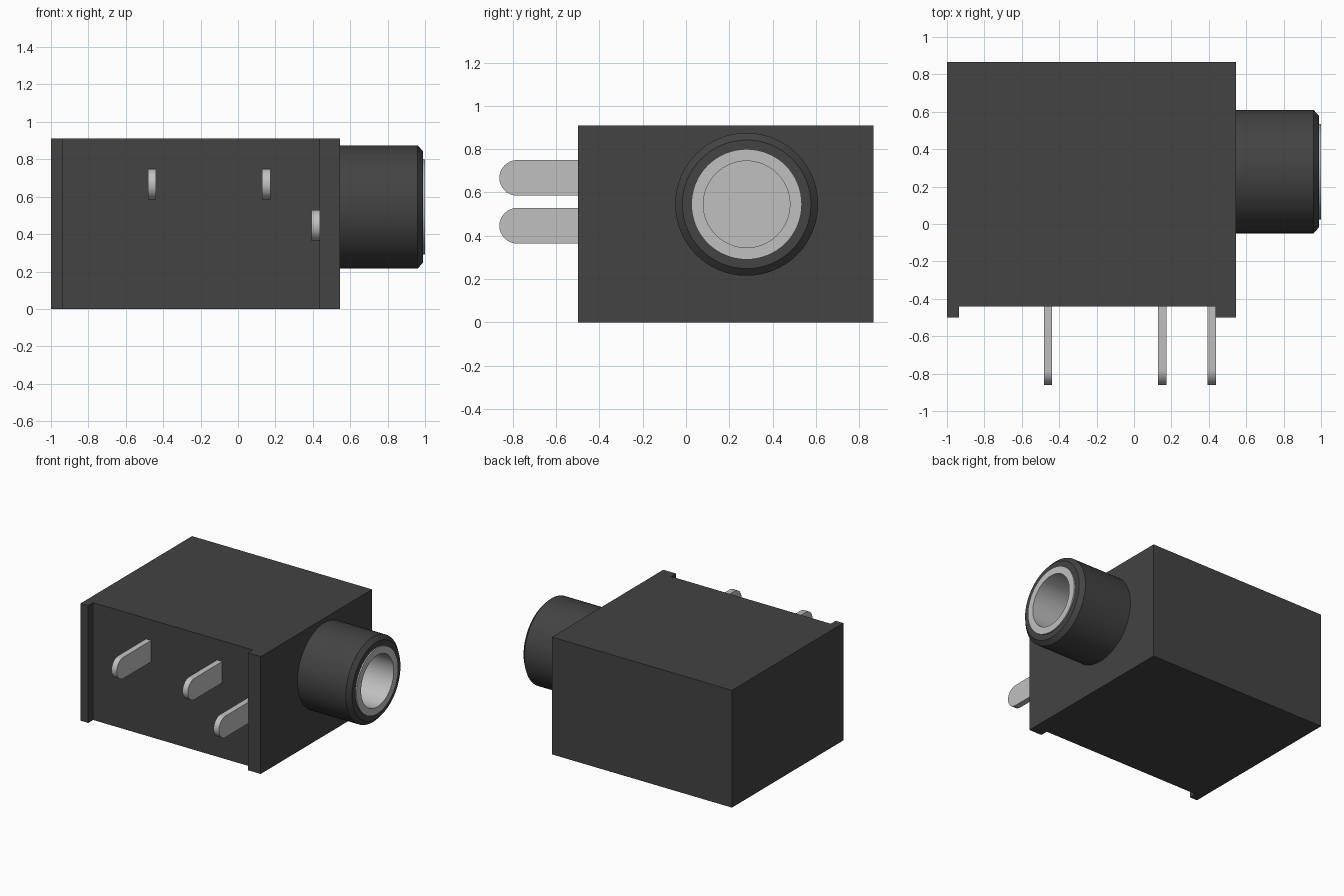
import bpy, bmesh, math
from mathutils import Vector

if "Cube" in bpy.data.objects:
    bpy.data.objects.remove(bpy.data.objects["Cube"])

AXIS_Y, AXIS_Z = 0.28, 0.545   # centre line of the socket
BODY_X = 0.545                 # socket end of the housing


def material(name, v):
    m = bpy.data.materials.new(name)
    m.diffuse_color = (v, v, v, 1)
    m.use_nodes = True
    m.node_tree.nodes["Principled BSDF"].inputs["Base Color"].default_value = m.diffuse_color
    return m


BLACK = material("black plastic", 0.056)
SILVER = material("silver metal", 0.53)


def finish(name, bm, mat, smooth=False):
    bmesh.ops.recalc_face_normals(bm, faces=bm.faces)
    mesh = bpy.data.meshes.new(name)
    bm.to_mesh(mesh)
    bm.free()
    mesh.materials.append(mat)
    ob = bpy.data.objects.new(name, mesh)
    bpy.context.collection.objects.link(ob)
    if smooth:
        bpy.ops.object.select_all(action='DESELECT')
        ob.select_set(True)
        bpy.context.view_layer.objects.active = ob
        bpy.ops.object.shade_smooth_by_angle(angle=math.radians(30))
    return ob


def extrude(name, points, vec, mat, smooth=False):
    """Solid made by sweeping a flat outline along vec."""
    bm = bmesh.new()
    face = bm.faces.new([bm.verts.new(p) for p in points])
    out = bmesh.ops.extrude_face_region(bm, geom=[face])
    bmesh.ops.translate(bm, vec=vec, verts=[g for g in out["geom"] if isinstance(g, bmesh.types.BMVert)])
    return finish(name, bm, mat, smooth)


def lathe(name, profile, mat, closed=True, n=64):
    """Revolve (x, radius) points about the socket centre line."""
    bm = bmesh.new()
    centre = Vector((0, AXIS_Y, AXIS_Z))
    vs = [bm.verts.new((x, AXIS_Y, AXIS_Z + r)) for x, r in profile]
    edges = [bm.edges.new(p) for p in zip(vs, vs[1:])]
    if closed:
        edges.append(bm.edges.new((vs[-1], vs[0])))
    bmesh.ops.spin(bm, geom=vs + edges, cent=centre, axis=(1, 0, 0),
                   angle=math.tau, steps=n, use_merge=True)
    bmesh.ops.remove_doubles(bm, verts=bm.verts, dist=1e-5)
    return finish(name, bm, mat, True)


# Housing with two standing ribs along its front
outline = [(-1, -0.5), (-0.935, -0.5), (-0.935, -0.44), (0.435, -0.44),
           (0.435, -0.5), (BODY_X, -0.5), (BODY_X, 0.865), (-1, 0.865)]
housing = extrude("housing", [(x, y, 0) for x, y in outline], (0, 0, 0.91), BLACK)

# Hole in the housing that continues the socket bore
cutter = lathe("bore_cutter", [(0.17, 0), (0.17, 0.23), (0.8, 0.23), (0.8, 0)], BLACK, closed=False)
cutter.hide_render = True
cutter.hide_viewport = True
cut = housing.modifiers.new("bore", 'BOOLEAN')
cut.operation = 'DIFFERENCE'
cut.solver = 'EXACT'
cut.object = cutter

# Chamfered socket collar
lathe("socket_collar", [(BODY_X, 0.24), (BODY_X, 0.33), (0.96, 0.33),
                        (0.99, 0.297), (0.99, 0.24)], BLACK)

# Metal sleeve with a blind bore
lathe("metal_sleeve", [(0.18, 0), (0.18, 0.228), (0.6, 0.228), (0.6, 0.255), (1.0, 0.255),
                       (1.0, 0.2), (0.2, 0.2), (0.2, 0)], SILVER, closed=False)

# Flat round-ended contact pins
R, TIP, T = 0.0825, -0.862, 0.045
for i, (x, z) in enumerate([(-0.46, 0.667), (0.15, 0.667), (0.4165, 0.446)]):
    x0 = x - T / 2
    pts = [(x0, -0.42, z - R), (x0, -0.42, z + R)]
    for k in range(17):
        a = math.pi * k / 16
        pts.append((x0, TIP + R - R * math.sin(a), z + R * math.cos(a)))
    extrude(f"contact_pin_{i + 1}", pts, (T, 0, 0), SILVER, True)
